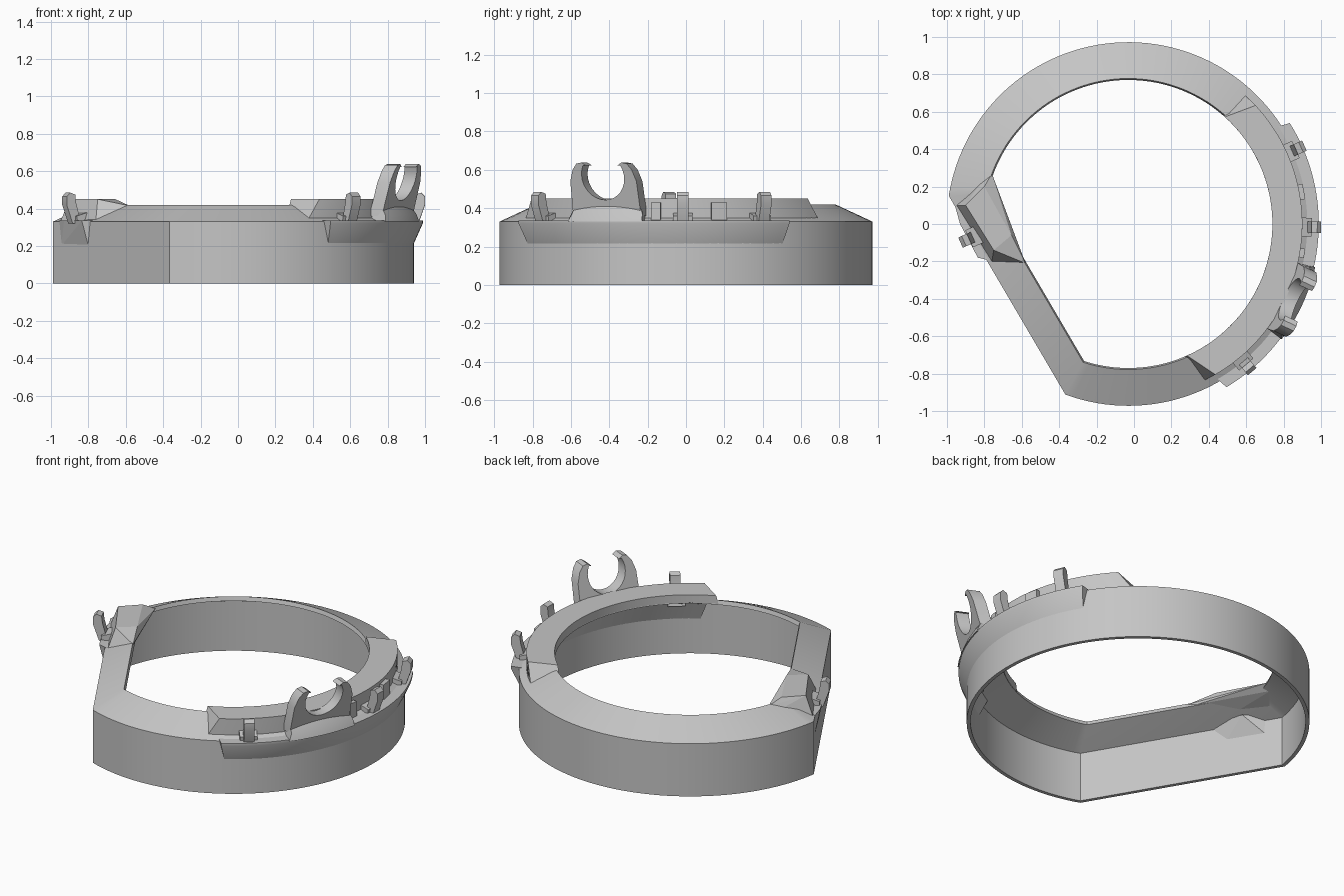
import bpy, bmesh
from math import sin, cos, acos, radians, degrees, pi
from mathutils import Vector

old = bpy.data.objects.get("Cube")
if old:
    bpy.data.objects.remove(old, do_unlink=True)

grey = bpy.data.materials.new("plain_grey")
grey.use_nodes = True
COLOUR = (0.56, 0.56, 0.56, 1)
grey.diffuse_color = COLOUR
grey.node_tree.nodes["Principled BSDF"].inputs["Base Color"].default_value = COLOUR

CENTRE = Vector((-0.03, 0, 0))
UP = Vector((0, 0, 1))


def radial(deg):
    return Vector((cos(radians(deg)), sin(radians(deg)), 0))


def finish(name, bm, smooth=True):
    bmesh.ops.recalc_face_normals(bm, faces=bm.faces)
    mesh = bpy.data.meshes.new(name)
    bm.to_mesh(mesh)
    bm.free()
    mesh.materials.append(grey)
    obj = bpy.data.objects.new(name, mesh)
    bpy.context.collection.objects.link(obj)
    if smooth:
        bpy.ops.object.select_all(action='DESELECT')
        obj.select_set(True)
        bpy.context.view_layer.objects.active = obj
        bpy.ops.object.shade_smooth_by_angle(angle=radians(30))
    return obj


def sweep(name, corners, steps, closed=False):
    """Sweep a section round the centre; each corner is (radius, z, start, end)."""
    bm = bmesh.new()
    rows = []
    for i in range(steps + 1):
        t = i / steps
        rows.append([bm.verts.new(CENTRE + radial(a + (b - a) * t) * r + UP * z)
                     for r, z, a, b in corners])
    n = len(corners)
    pairs = list(zip(rows, rows[1:]))
    if closed:
        pairs.append((rows[-1], rows[0]))
    for p, q in pairs:
        for j in range(n):
            k = (j + 1) % n
            bm.faces.new((p[j], p[k], q[k], q[j]))
    if not closed:
        bm.faces.new(rows[0])
        bm.faces.new(rows[-1])
    return finish(name, bm)


def prism(name, origin, u, v, w, profile, depth):
    """Extrude a flat profile, given in the u-v plane, evenly both ways along w."""
    bm = bmesh.new()
    front, back = [[bm.verts.new(origin + u * a + v * b + w * (s * depth / 2))
                    for a, b in profile] for s in (-1, 1)]
    bm.faces.new(front)
    bm.faces.new(back)
    n = len(profile)
    for j in range(n):
        k = (j + 1) % n
        bm.faces.new((front[j], front[k], back[k], back[j]))
    return finish(name, bm)


def hull(name, points):
    bm = bmesh.new()
    verts = [bm.verts.new(p) for p in points]
    bmesh.ops.convex_hull(bm, input=verts)
    return finish(name, bm, smooth=False)


# Hollow ring with one straight side: (radius, flat side distance, height)
FLAT = 210.4
section = [(0.972, 0.752, 0), (0.972, 0.752, 0.33), (0.778, 0.583, 0.42),
           (0.77, 0.575, 0.395), (0.95, 0.73, 0.31), (0.95, 0.73, 0)]
corners = []
for r, d, z in section:
    half = degrees(acos(d / r))
    corners.append((r, z, FLAT - 360 + half, FLAT - half))
sweep("ring_body", corners, 110, closed=True)

# Raised flat segment on the left side, with slanted ends
sweep("raised_segment", [(0.77, 0.40, -67, 49), (0.77, 0.45, -66, 48),
                         (0.93, 0.45, -60, 43), (0.93, 0.32, -65, 49)], 50)

# Ledge flaring out of the wall below it
sweep("flared_ledge", [(0.96, 0.19, -58, 31), (1.018, 0.32, -59, 32),
                       (1.018, 0.337, -59, 32), (0.91, 0.337, -61, 34)], 44)

# Small blocks against the segment wall
for start, end in ((8, 13), (-11, -8)):
    sweep("wall_block", [(0.92, 0.33, start, end), (0.955, 0.33, start, end),
                         (0.955, 0.43, start, end), (0.92, 0.43, start, end)], 2)

# Raised corner and flared ledge on the straight side
hull("raised_corner", [
    (-0.76, 0.27, 0.41), (-0.80, 0.25, 0.38), (-0.95, 0.10, 0.33),
    (-0.76, -0.20, 0.34), (-0.58, -0.21, 0.415), (-0.60, -0.17, 0.40),
    (-0.785, 0.155, 0.40), (-0.785, 0.155, 0.45), (-0.80, 0.20, 0.45),
    (-0.90, 0.10, 0.45), (-0.75, -0.14, 0.45), (-0.655, -0.06, 0.45)])
hull("straight_side_ledge", [
    (-0.945, 0.08, 0.20), (-0.80, -0.17, 0.20), (-0.955, 0.09, 0.335),
    (-0.93, 0.0, 0.335), (-0.835, -0.18, 0.335), (-0.75, -0.20, 0.335),
    (-0.80, 0.0, 0.335)])


# Leaning hooked posts with a sloped foot
def post(origin, deg):
    out = radial(deg)
    side = out.cross(UP)
    prism("clip_post", origin, out, UP, side,
          [(0, 0.32), (0.05, 0.32), (0.085, 0.42), (0.085, 0.465),
           (0.065, 0.485), (0.035, 0.475), (0.03, 0.43)], 0.06)
    prism("clip_foot", origin, out, UP, side,
          [(-0.05, 0.32), (0.03, 0.32), (0.035, 0.36), (-0.03, 0.38)], 0.10)


for deg in (24, -1, -50):
    post(CENTRE + radial(deg) * 0.945, deg)
post(Vector((-0.85, -0.065, 0)), 204)

# Open cradle with two hooked arms, leaning outwards
CRADLE = -25
sweep("cradle_base", [(0.90, 0.33, -37, -13), (1.025, 0.33, -37, -13),
                      (1.01, 0.37, -36, -13), (0.985, 0.41, -36, -14),
                      (0.90, 0.41, -36, -14)], 12)
out = radial(CRADLE)
along = UP.cross(out)
arm = [(0.195, 0), (0.19, 0.18), (0.17, 0.24), (0.145, 0.272), (0.115, 0.278), (0.09, 0.262)]
cup = [(0.122 * cos(a), 0.205 + 0.122 * sin(a))
       for a in (pi * (0.16 - 1.32 * i / 20) for i in range(21))]
profile = arm + cup + [(-a, b) for a, b in reversed(arm)]
prism("cradle_hooks", CENTRE + out * 0.935 + UP * 0.36, along, UP + out * 0.26,
      out, profile, 0.075)
